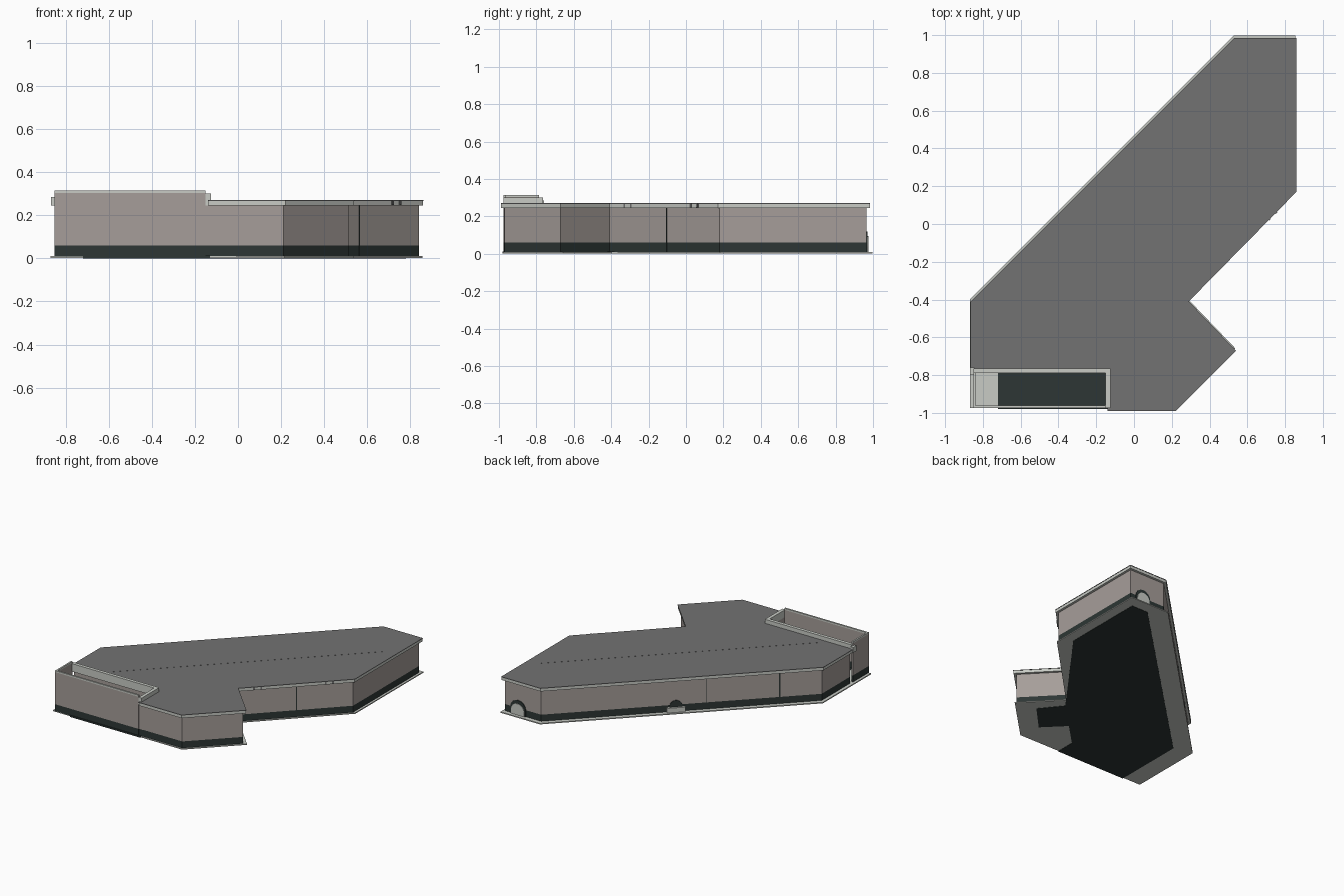
import bpy, bmesh, math
from mathutils import Vector

cube = bpy.data.objects.get("Cube")
if cube:
    bpy.data.objects.remove(cube, do_unlink=True)


def material(name, r, g, b):
    m = bpy.data.materials.new(name)
    m.use_nodes = True
    m.diffuse_color = (r, g, b, 1)
    m.node_tree.nodes["Principled BSDF"].inputs["Base Color"].default_value = (r, g, b, 1)
    return m


ROOF = material("roof grey", 0.17, 0.17, 0.17)
TAN = material("wall taupe", 0.38, 0.34, 0.32)
LIGHT = material("trim light grey", 0.58, 0.60, 0.56)
DARK = material("plinth dark green", 0.026, 0.037, 0.035)


def finish(name, bm, mat):
    bmesh.ops.recalc_face_normals(bm, faces=bm.faces)
    mesh = bpy.data.meshes.new(name)
    bm.to_mesh(mesh)
    bm.free()
    mesh.materials.append(mat)
    obj = bpy.data.objects.new(name, mesh)
    bpy.context.collection.objects.link(obj)
    return obj


def prism(name, pts, z0, z1, mat):
    """Upright extrusion of a plan outline."""
    bm = bmesh.new()
    face = bm.faces.new([bm.verts.new((x, y, z0)) for x, y in pts])
    up = bmesh.ops.extrude_face_region(bm, geom=[face])["geom"]
    bmesh.ops.translate(bm, vec=(0, 0, z1 - z0),
                        verts=[v for v in up if isinstance(v, bmesh.types.BMVert)])
    return finish(name, bm, mat)


def box(name, x0, x1, y0, y1, z0, z1, mat):
    return prism(name, [(x0, y0), (x1, y0), (x1, y1), (x0, y1)], z0, z1, mat)


def inset(pts, dist):
    """Mitred inward offset of a counter-clockwise outline."""
    out = []
    for i, p in enumerate(pts):
        a, b, c = Vector(pts[i - 1]), Vector(p), Vector(pts[(i + 1) % len(pts)])
        d1, d2 = (b - a).normalized(), (c - b).normalized()
        n1, n2 = Vector((-d1.y, d1.x)), Vector((-d2.y, d2.x))
        out.append(tuple(b + (n1 + n2) * dist / (1 + n1.dot(n2))))
    return out


def bar(name, a, b, width, z0, z1, mat):
    """Straight bar between two plan points."""
    a, b = Vector(a), Vector(b)
    d = (b - a).normalized()
    s = Vector((-d.y, d.x)) * width / 2
    return prism(name, [a - s, b - s, b + s, a + s], z0, z1, mat)


def arch(name, centre, along, width, height, depth, mat, z=0.01):
    """Round-headed panel standing against a wall."""
    c, d = Vector(centre), Vector(along).normalized()
    n = Vector((-d.y, d.x)) * depth / 2
    r = width / 2
    profile = [(-r, 0), (r, 0)]
    profile += [(r * math.cos(math.pi * k / 8), height - r + r * math.sin(math.pi * k / 8))
                for k in range(9)]
    bm = bmesh.new()
    rings = []
    for side in (-1, 1):
        ring = [bm.verts.new((*(c + d * u + n * side), z + h)) for u, h in profile]
        bm.faces.new(ring)
        rings.append(ring)
    for i in range(len(profile)):
        bm.faces.new([rings[0][i - 1], rings[0][i], rings[1][i], rings[1][i - 1]])
    return finish(name, bm, mat)


# Plan outlines, counter-clockwise
far_side = [(0.22, -0.99), (0.54, -0.67), (0.29, -0.41), (0.86, 0.17),
            (0.86, 0.985), (0.53, 0.985), (-0.865, -0.41)]
outline = [(-0.865, -0.775), (-0.14, -0.775), (-0.14, -0.99)] + far_side
footprint = [(-0.865, -0.985)] + far_side

# Ground slab with the dark floor let into it
ground = [(x - 0.004, y + 0.012) for x, y in footprint]
prism("ground_slab", ground, 0.002, 0.01, LIGHT)
floor = [(-0.72, -0.98), (-0.13, -0.98), (-0.13, -0.83), (0.04, -0.66), (0.19, -0.81),
         (0.37, -0.62), (0.24, -0.46), (0.78, 0.27), (0.78, 0.91), (0.64, 0.91),
         (-0.72, -0.43)]
prism("dark_floor", floor, 0, 0.012, DARK)

# Main building: plinth, walls, fascia, roof
walls = inset(outline, 0.02)
prism("plinth", walls, 0.008, 0.06, DARK)
prism("walls", walls, 0.06, 0.247, TAN)
prism("roof_fascia", inset(outline, 0.002), 0.245, 0.268, LIGHT)
prism("roof_sheet", outline, 0.266, 0.27, ROOF)

# Roof beams under the sheet
def plan(t, o):
    return ((t + o) / math.sqrt(2), (t - o) / math.sqrt(2))

for o, t0, t1 in ((-0.12, -1.0, 1.2), (0.08, -0.95, 1.0), (0.28, -0.75, 0.85)):
    bar("long_beam", plan(t0, o), plan(t1, o), 0.02, 0.25, 0.2695, ROOF)
for t in (-0.45, 0.05, 0.55):
    for shift in (-0.025, 0.025):
        bar("cross_beam", plan(t + shift, -0.317), plan(t + shift, 0.493), 0.012,
            0.247, 0.2695, ROOF)
bar("roof_ridge", plan(-0.95, 0.08), plan(1.0, 0.08), 0.006, 0.269, 0.2708, ROOF)

# Open yard: front and side walls in bands
for name, z0, z1, mat in (("plinth", 0.008, 0.06, DARK), ("wall", 0.06, 0.303, TAN),
                          ("cap", 0.303, 0.315, LIGHT)):
    box("yard_front_" + name, -0.85, -0.15, -0.975, -0.962, z0, z1, mat)
    box("yard_side_" + name, -0.85, -0.838, -0.962, -0.785, z0, z1, mat)

# Parapets where the yard meets the building
box("yard_back_parapet", -0.85, -0.13, -0.79, -0.765, 0.24, 0.30, LIGHT)
box("yard_end_parapet", -0.15, -0.125, -0.975, -0.765, 0.245, 0.30, LIGHT)
box("yard_end_wall", -0.15, -0.12, -0.972, -0.76, 0.06, 0.25, TAN)
box("yard_end_plinth", -0.15, -0.12, -0.972, -0.76, 0.008, 0.06, DARK)

# Rim coping and small eave bracket at the yard corner
box("eave_bracket", -0.868, -0.845, -0.80, -0.76, 0.245, 0.285, LIGHT)

# Wall joints
def joint(x, y, along, width):
    d = Vector(along).normalized() * width / 2
    p = Vector((x, y))
    bar("wall_joint", p - d, p + d, 0.006, 0.01, 0.246, DARK)

rear_a, rear_b = Vector(walls[-2]), Vector(walls[-1])
for f, w in ((0.59, 0.004), (0.85, 0.012)):
    joint(*rear_a.lerp(rear_b, f), rear_b - rear_a, w)
joint(*Vector(walls[5]).lerp(Vector(walls[6]), 0.52), (1, 1), 0.004)

# Arched openings in the rear walls
mid = rear_a.lerp(rear_b, 0.48)
arch("rear_arch", mid, rear_b - rear_a, 0.09, 0.085, 0.008, DARK)
d = (rear_b - rear_a).normalized() * 0.065
out = Vector((-0.006, 0.006))
bar("rear_arch_step", mid - d + out, mid + d + out, 0.02, 0.008, 0.045, LIGHT)
arch("end_arch", (0.73, 0.966), (1, 0), 0.13, 0.11, 0.009, DARK)
arch("end_arch_panel", (0.73, 0.970), (1, 0), 0.11, 0.085, 0.009, LIGHT)
